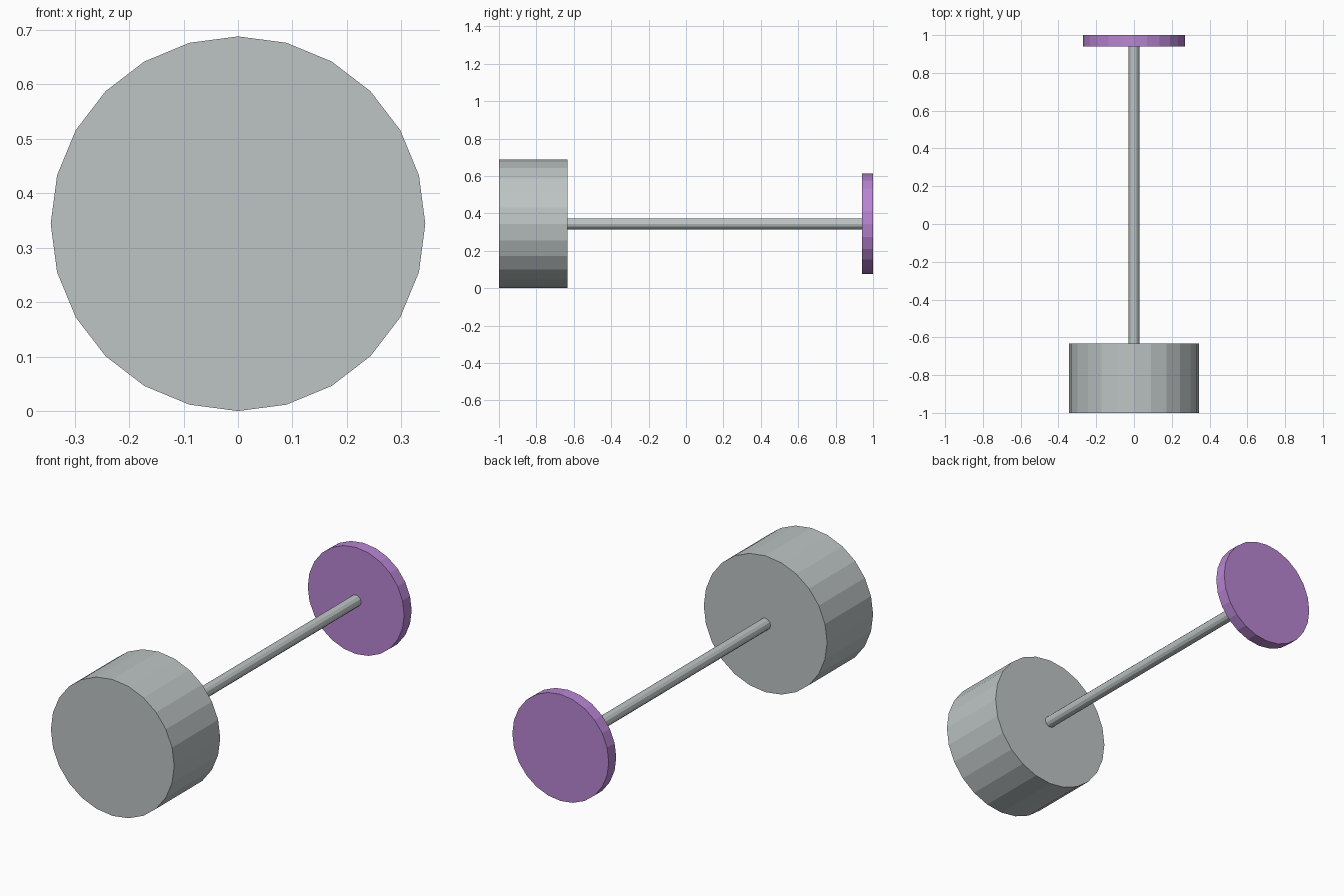
import bpy
import math

if "Cube" in bpy.data.objects:
    bpy.data.objects.remove(bpy.data.objects["Cube"])

AXIS_Z = 0.344


def material(name, colour):
    mat = bpy.data.materials.new(name)
    mat.diffuse_color = (*colour, 1.0)
    mat.use_nodes = True
    mat.node_tree.nodes["Principled BSDF"].inputs["Base Color"].default_value = mat.diffuse_color
    return mat


grey = material("steel grey", (0.51, 0.55, 0.55))
purple = material("soft purple", (0.48, 0.235, 0.65))


def drum(name, radius, y0, y1, sides, mat):
    """Flat-sided cylinder along y, with a corner at the top."""
    bpy.ops.mesh.primitive_cylinder_add(
        vertices=sides, radius=radius, depth=y1 - y0,
        location=(0, (y0 + y1) / 2, AXIS_Z), rotation=(math.pi / 2, 0, 0))
    obj = bpy.context.object
    obj.name = name
    obj.data.materials.append(mat)
    return obj


# Heavy head at the front
drum("head", 0.344, -1.0, -0.633, 24, grey)
# Thin connecting rod
drum("rod", 0.029, -0.633, 0.94, 12, grey)
# Coloured end disc at the back
drum("end_disc", 0.269, 0.94, 1.0, 24, purple)
